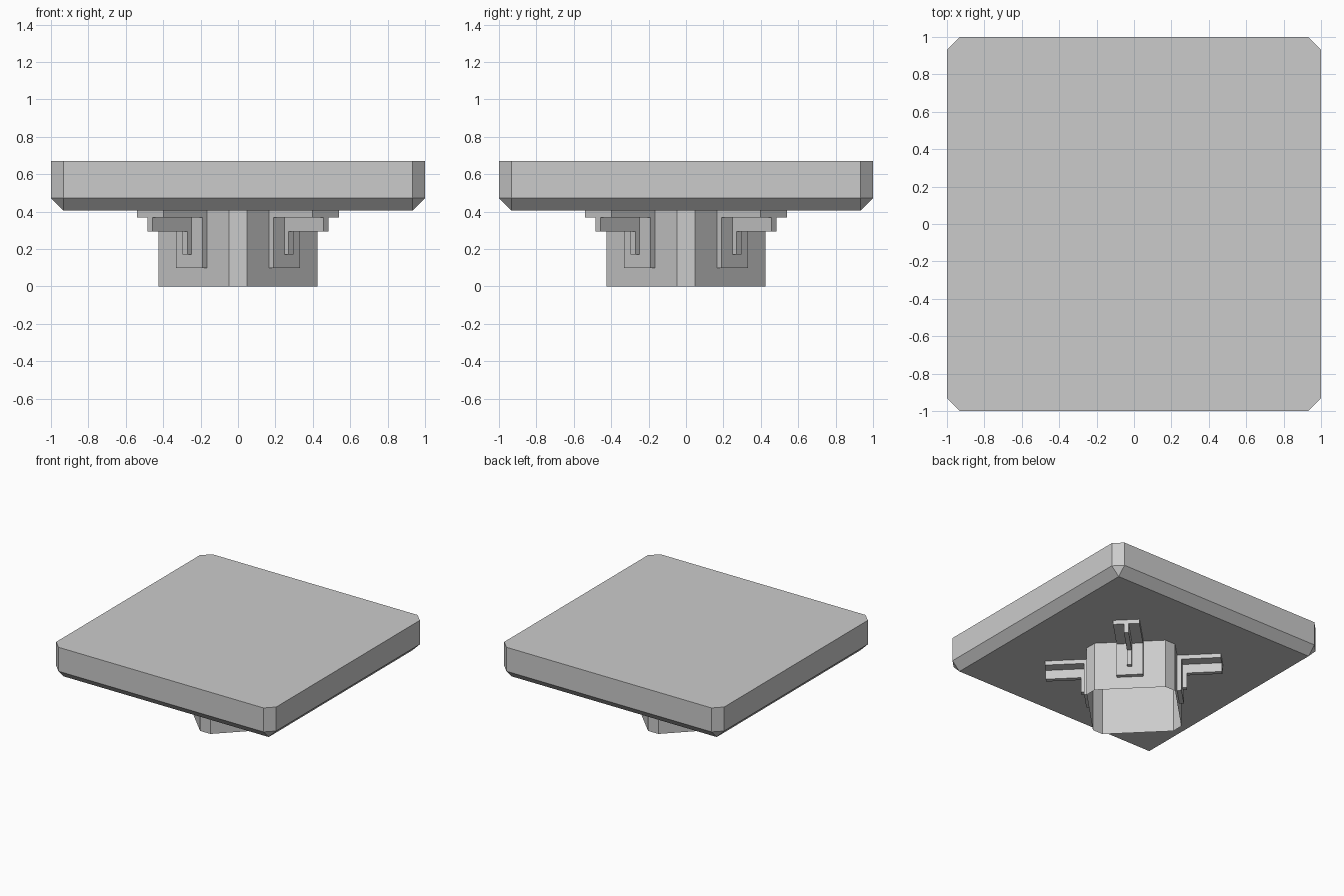
import bpy, bmesh
from math import pi
from mathutils import Matrix, Vector

cube = bpy.data.objects.get("Cube")
if cube:
    bpy.data.objects.remove(cube, do_unlink=True)

grey = bpy.data.materials.new("light_grey")
grey.use_nodes = True
GREY = (0.6, 0.6, 0.6, 1)
grey.diffuse_color = GREY
grey.node_tree.nodes["Principled BSDF"].inputs["Base Color"].default_value = GREY

UNDERSIDE, TOP = 0.405, 0.67


def finish(bm, name):
    bmesh.ops.recalc_face_normals(bm, faces=bm.faces)
    mesh = bpy.data.meshes.new(name)
    bm.to_mesh(mesh)
    bm.free()
    mesh.materials.append(grey)
    obj = bpy.data.objects.new(name, mesh)
    bpy.context.collection.objects.link(obj)
    return obj


def extrude_profile(bm, points, width):
    """Extrude an x-z outline symmetrically along y."""
    face = bm.faces.new([bm.verts.new((x, -width / 2, z)) for x, z in points])
    ext = bmesh.ops.extrude_face_region(bm, geom=[face])["geom"]
    verts = [g for g in ext if isinstance(g, bmesh.types.BMVert)]
    bmesh.ops.translate(bm, verts=verts, vec=(0, width, 0))


# Table top: slab with cut corners and a chamfered lower rim
bm = bmesh.new()
bmesh.ops.create_cube(bm, size=1, matrix=Matrix.Translation((0, 0, (UNDERSIDE + TOP) / 2))
                      @ Matrix.Diagonal((2, 2, TOP - UNDERSIDE, 1)))
rim = [e for e in bm.edges if any(v.co.z < 0.5 for v in e.verts)]
bmesh.ops.bevel(bm, geom=rim, offset=0.068, offset_type='OFFSET', segments=1,
                profile=0.5, affect='EDGES')
finish(bm, "table_top")

# Pedestal: hollow square tube with cut corners, turned 45 degrees, open below
bm = bmesh.new()
wide, narrow = 0.425, 0.047
ring = []
for k in range(4):
    turn = Matrix.Rotation(k * pi / 2, 3, 'Z')
    ring += [turn @ Vector((wide, s * narrow, 0)) for s in (-1, 1)]
low = [bm.verts.new(p) for p in ring]
high = [bm.verts.new(p + Vector((0, 0, UNDERSIDE))) for p in ring]
for i in range(len(ring)):
    j = (i + 1) % len(ring)
    bm.faces.new((low[i], low[j], high[j], high[i]))
finish(bm, "pedestal")

# Brackets: an angle plate with a stiffening rib on each pedestal face
wall, plate, reach = 0.334, 0.368, 0.665
angle_plate = [(wall, 0.10), (plate, 0.10), (plate, 0.37),
               (reach, 0.37), (reach, UNDERSIDE), (wall, UNDERSIDE)]
rib = [(plate, 0.17), (0.40, 0.17), (0.40, 0.295),
       (reach, 0.295), (reach, 0.37), (plate, 0.37)]
for k, side in enumerate(("back_left", "back_right", "front_right", "front_left")):
    bm = bmesh.new()
    extrude_profile(bm, angle_plate, 0.2)
    extrude_profile(bm, rib, 0.036)
    bmesh.ops.rotate(bm, verts=bm.verts, cent=(0, 0, 0),
                     matrix=Matrix.Rotation(pi / 4 + k * pi / 2, 3, 'Z'))
    finish(bm, "bracket_" + side)
